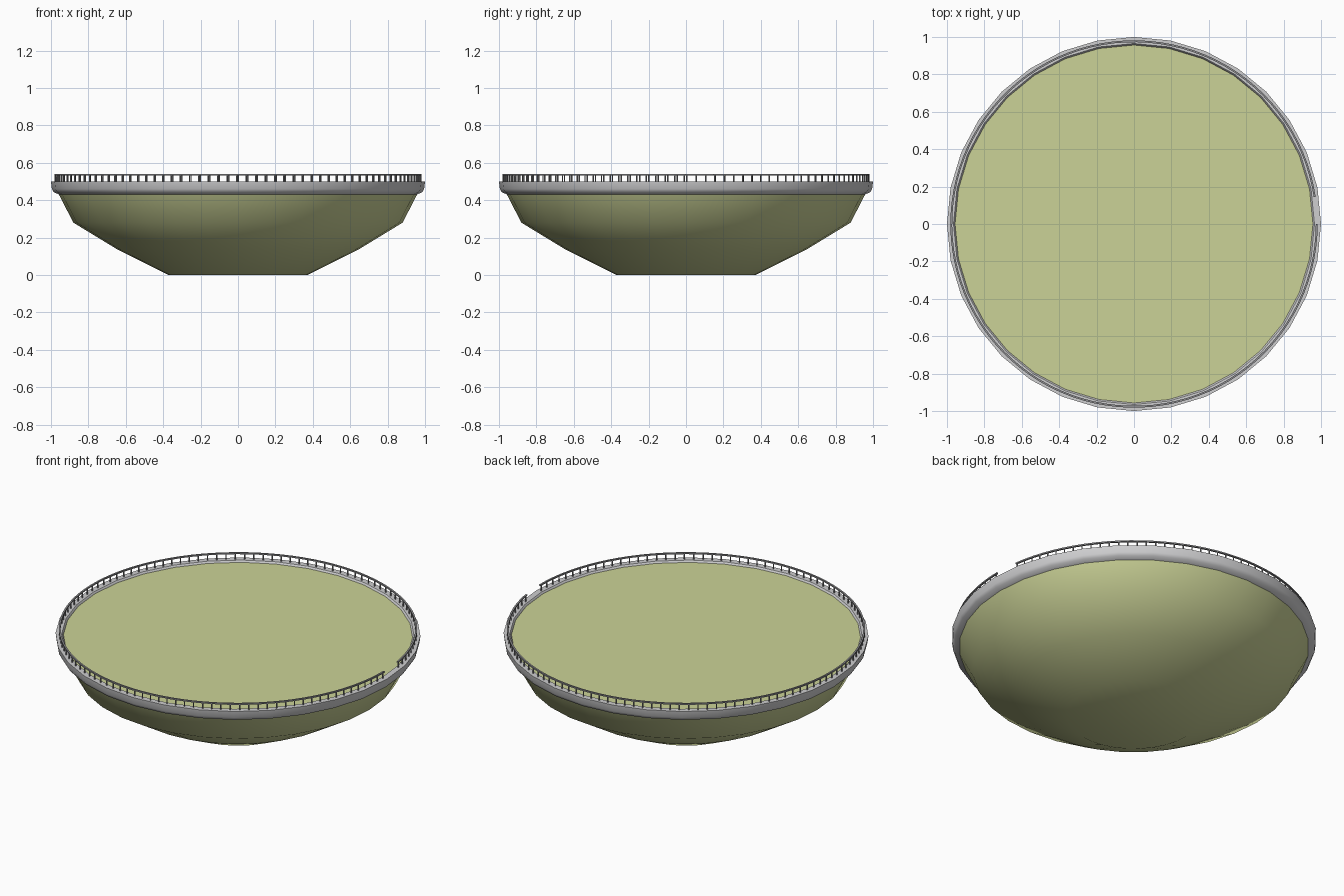
import bpy
import bmesh
from math import sin, cos, radians
from mathutils import Matrix

SIDES = 32
GAP_START, GAP_END = 0.0, 8.5     # opening in the railing, in degrees
RAIL_RADIUS = 0.977
DECK_Z, RAIL_TOP = 0.495, 0.54

default = bpy.data.objects.get("Cube")
if default:
    bpy.data.objects.remove(default, do_unlink=True)


def material(name, r, g, b):
    mat = bpy.data.materials.new(name)
    mat.use_nodes = True
    mat.diffuse_color = (r, g, b, 1)
    mat.node_tree.nodes["Principled BSDF"].inputs["Base Color"].default_value = (r, g, b, 1)
    return mat


def finish(name, bm, mat, angle=None):
    bmesh.ops.recalc_face_normals(bm, faces=bm.faces)
    mesh = bpy.data.meshes.new(name)
    bm.to_mesh(mesh)
    bm.free()
    mesh.materials.append(mat)
    obj = bpy.data.objects.new(name, mesh)
    bpy.context.collection.objects.link(obj)
    if angle:
        bpy.ops.object.select_all(action='DESELECT')
        obj.select_set(True)
        bpy.context.view_layer.objects.active = obj
        bpy.ops.object.shade_smooth_by_angle(angle=radians(angle))
    return obj


def lathe(profile, start=0, end=360, steps=SIDES, loop=False):
    """Spin a (radius, z) profile round z; a partial spin gets end caps."""
    bm = bmesh.new()
    full = end - start == 360
    rings = []
    for i in range(steps if full else steps + 1):
        a = radians(start + (end - start) * i / steps)
        rings.append([bm.verts.new((r * cos(a), r * sin(a), z)) for r, z in profile])
    n = len(profile)
    for i in range(steps):
        p, q = rings[i], rings[(i + 1) % len(rings)]
        for j in range(n if loop else n - 1):
            k = (j + 1) % n
            bm.faces.new((p[j], q[j], q[k], p[k]))
    if loop and not full:
        bm.faces.new(rings[0])
        bm.faces.new(rings[-1])
    return bm, rings


khaki = material("pale olive", 0.60, 0.65, 0.31)
grey = material("light grey", 0.62, 0.62, 0.63)
dark = material("railing grey", 0.28, 0.28, 0.29)

# Dish hull with a closed base
bm, rings = lathe([(0.37, 0), (0.65, 0.14), (0.88, 0.28), (0.96, 0.435)])
bm.faces.new([ring[0] for ring in rings])
finish("hull", bm, khaki, 40)

# Flat deck inside the rim
bm = bmesh.new()
bmesh.ops.create_circle(bm, cap_ends=True, segments=SIDES, radius=0.958,
                        matrix=Matrix.Translation((0, 0, 0.49)))
finish("deck", bm, khaki)

# Rim band round the edge
bm, _ = lathe([(0.955, 0.43), (0.985, 0.443), (0.995, 0.46), (1.0, 0.5),
               (0.965, 0.5), (0.955, 0.488)], loop=True)
finish("rim", bm, grey, 50)

# Handrail with an opening on the left side
inner, outer = RAIL_RADIUS - 0.005, RAIL_RADIUS + 0.005
bm, _ = lathe([(inner, RAIL_TOP - 0.008), (outer, RAIL_TOP - 0.008),
               (outer, RAIL_TOP), (inner, RAIL_TOP)],
              GAP_END, 360 + GAP_START, 96, loop=True)
finish("handrail", bm, dark, 30)

# Railing posts
bm = bmesh.new()
count = 118
height = RAIL_TOP - 0.004 - DECK_Z
for i in range(count):
    a = radians(GAP_END + (360 + GAP_START - GAP_END) * (i + 0.2) / (count - 0.6))
    place = (Matrix.Rotation(a, 4, 'Z')
             @ Matrix.Translation((RAIL_RADIUS, 0, DECK_Z + height / 2)))
    bmesh.ops.create_cone(bm, cap_ends=True, segments=6, radius1=0.004, radius2=0.004,
                          depth=height, matrix=place)
finish("railing_posts", bm, dark, 65)
